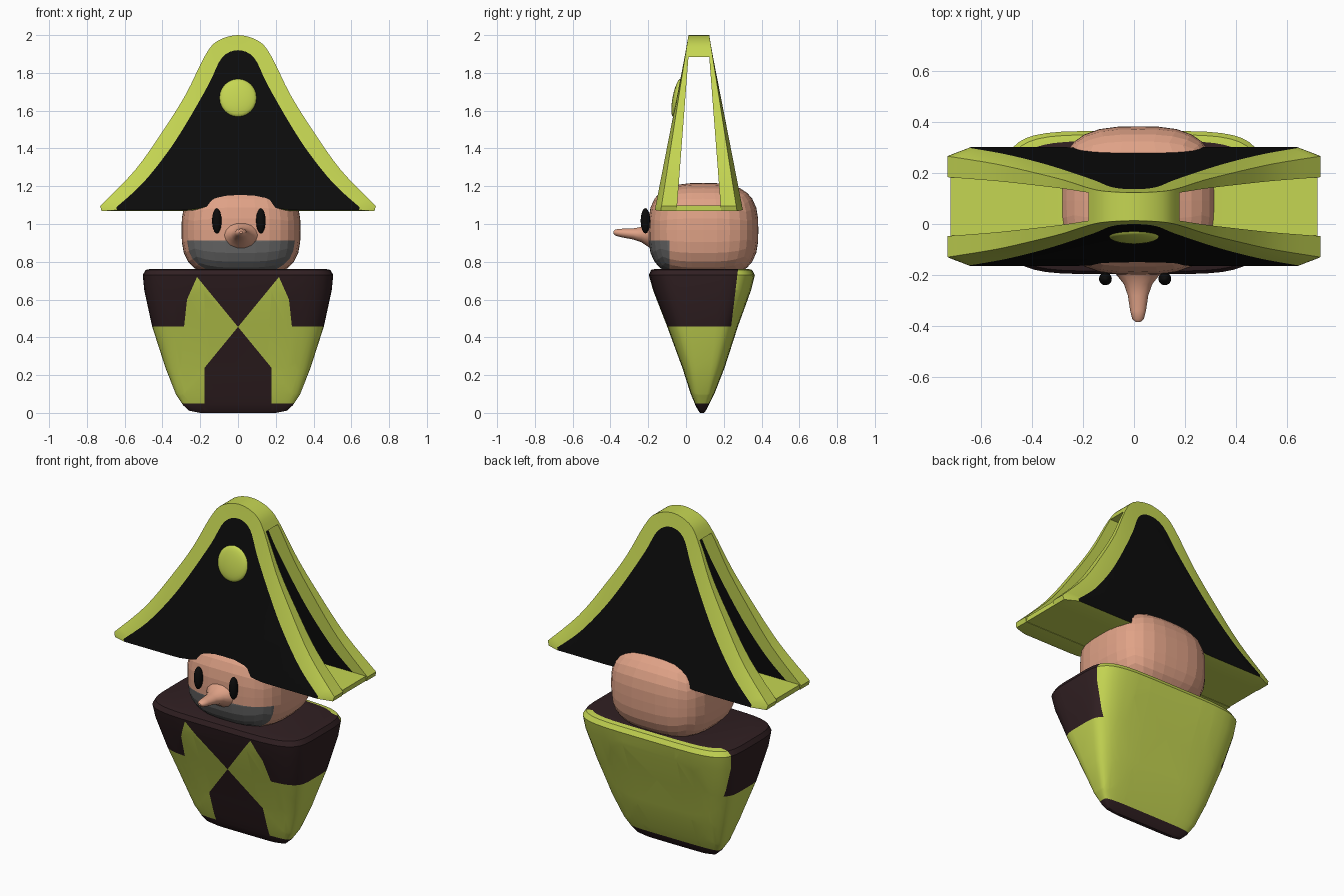
import bpy, bmesh, math
from mathutils import Matrix, Vector

if "Cube" in bpy.data.objects:
    bpy.data.objects.remove(bpy.data.objects["Cube"])


def material(name, rgb):
    m = bpy.data.materials.new(name)
    m.diffuse_color = (*rgb, 1)
    m.use_nodes = True
    m.node_tree.nodes["Principled BSDF"].inputs["Base Color"].default_value = m.diffuse_color
    return m


LIME = material("lime", (0.56, 0.67, 0.085))
BROWN = material("dark brown", (0.030, 0.014, 0.016))
BLACK = material("black", (0.0035, 0.0035, 0.0035))
SKIN = material("skin", (0.74, 0.36, 0.24))
GREY = material("grey", (0.14, 0.14, 0.14))


def finish(name, bm, mats, angle=None):
    bmesh.ops.recalc_face_normals(bm, faces=bm.faces)
    me = bpy.data.meshes.new(name)
    bm.to_mesh(me)
    bm.free()
    ob = bpy.data.objects.new(name, me)
    bpy.context.collection.objects.link(ob)
    for m in mats:
        me.materials.append(m)
    if angle:
        bpy.ops.object.select_all(action='DESELECT')
        ob.select_set(True)
        bpy.context.view_layer.objects.active = ob
        bpy.ops.object.shade_smooth_by_angle(angle=math.radians(angle))
    return ob


def cut(bm, co, no):
    bmesh.ops.bisect_plane(bm, geom=bm.verts[:] + bm.edges[:] + bm.faces[:],
                           plane_co=co, plane_no=no, dist=1e-5)


def bridge(bm, a, b, mat=0):
    for i in range(len(a)):
        j = (i + 1) % len(a)
        bm.faces.new((a[i], a[j], b[j], b[i])).material_index = mat


def loft(bm, rings):
    loops = [[bm.verts.new(p) for p in r] for r in rings]
    for a, b in zip(loops, loops[1:]):
        bridge(bm, a, b)
    bm.faces.new(loops[0])
    bm.faces.new(loops[-1])


def spow(v, e):
    return math.copysign(abs(v) ** e, v)


# Body: rounded wedge, rings of (z, half width, front y, back y)
RINGS = [(0, .20, .075, .095), (.012, .26, .065, .105), (.04, .29, .05, .12),
         (.10, .33, .025, .15), (.24, .385, -.02, .205), (.457, .455, -.10, .275),
         (.65, .497, -.175, .345), (.73, .505, -.197, .365),
         (.757, .49, -.185, .35), (.763, .46, -.16, .325)]
N = 40
bm = bmesh.new()
loft(bm, [[(hx * spow(math.cos(t), .4), (y0 + y1) / 2 + (y1 - y0) / 2 * spow(math.sin(t), .4), z)
           for t in (2 * math.pi * (i + .5) / N for i in range(N))] for z, hx, y0, y1 in RINGS])
cut(bm, (0, 0, .457), (0, 0, 1))
cut(bm, (0, 0, .05), (0, 0, 1))
cut(bm, (0, .24, .465), (0, 1, -.12))
for s in (-1, 1):
    cut(bm, (s * .178, 0, 0), (1, 0, 0))
    cut(bm, (0, 0, .455), (s, 0, .82))
    cut(bm, (s * .27, 0, .60), (s, 0, .442))
    cut(bm, (s * .285, 0, .46), (s, 0, .107))


def body_is_brown(c):
    u, z = abs(c.x), c.z
    if z < .05 or z > .7605:
        return True
    if z < .457:
        return c.y < .08 and u < min((.455 - z) * .82, .178)
    if c.y > .24 + (z - .465) * .12:
        return False
    diamond = (z - .455) * .82 < u < min(.27 - (z - .6) * .442, .285 - (z - .46) * .107)
    return not (diamond and c.y < .08)


for f in bm.faces:
    f.material_index = int(body_is_brown(f.calc_center_median()))
finish("body", bm, [LIME, BROWN], 25)

# Head: cube grid pushed onto a boxy ellipsoid, beard cut into the lower front
bm = bmesh.new()
bmesh.ops.create_cube(bm, size=2)
bmesh.ops.subdivide_edges(bm, edges=bm.edges[:], cuts=7, use_grid_fill=True)
for v in bm.verts:
    r = sum(abs(k) ** 3 for k in v.co) ** (1 / 3)
    v.co = Vector((.016 + .315 * v.co.x / r, .092 + .291 * v.co.y / r, .967 + .25 * v.co.z / r))
cut(bm, (0, 0, .913), (0, 0, 1))
cut(bm, (0, -.087, 0), (0, 1, 0))
for f in bm.faces:
    c = f.calc_center_median()
    f.material_index = int(c.z < .913 and c.y < -.087)
finish("head", bm, [SKIN, GREY])

# Nose: concave taper along y
bm = bmesh.new()
NOSE = [(-.165, .115), (-.205, .08), (-.235, .056), (-.28, .04), (-.34, .031), (-.372, .023), (-.385, .008)]
loft(bm, [[(.016 + r * math.cos(t), y, .925 - y * .08 + r * .75 * math.sin(t))
           for t in (math.tau * i / 14 for i in range(14))] for y, r in NOSE])
finish("nose", bm, [SKIN], 40)


def ellipsoid(name, loc, scale, mat, tilt=0):
    bm = bmesh.new()
    m = Matrix.Translation(loc) @ Matrix.Rotation(tilt, 4, 'X') @ Matrix.Diagonal((*scale, 1))
    bmesh.ops.create_uvsphere(bm, u_segments=24, v_segments=12, radius=1, matrix=m)
    finish(name, bm, [mat], 40)


# Eyes and hat badge
ellipsoid("eye_left", (-.112, -.215, 1.017), (.025, .025, .067), BLACK)
ellipsoid("eye_right", (.121, -.215, 1.017), (.025, .025, .067), BLACK)
ellipsoid("hat_badge", (0, -.049, 1.668), (.098, .102, .022), LIME, math.radians(79))

# Hat outlines in x, z: outer edge and black field, tip to apex
YC = .068
EDGE = [(.73, 1.095), (.545, 1.285), (.393, 1.50), (.276, 1.687), (.178, 1.885), (.112, 1.967), (0, 2)]
FIELD = [(.645, 1.088), (.51, 1.21), (.38, 1.37), (.275, 1.53), (.155, 1.74), (.085, 1.88), (0, 1.92)]


def smooth_curve(half, steps=4):
    p = [Vector(q) for q in half] + [Vector((-x, z)) for x, z in half[-2::-1]]
    out = []
    for i in range(len(p) - 1):
        a, b, c, d = p[max(i - 1, 0)], p[i], p[i + 1], p[min(i + 2, len(p) - 1)]
        for k in range(steps):
            t = k / steps
            out.append(b + .5 * t * ((c - a) + t * (2 * a - 5 * b + 4 * c - d + t * (3 * (b - c) + d - a))))
    return out + [p[-1]]


def arch(x):
    return .042 * math.cos(math.pi / 2 * min(1, abs(x) / .3)) ** 2


def outline(half, x0, z0):
    xs = [x0 * (k / 12 - 1) for k in range(25)]
    return smooth_curve(half) + [Vector((x, z0 + arch(x))) for x in xs]


def d_field(z): return .232 - (z - 1.08) * .195
def d_edge(z): return .20 - (z - 1.08) * .1576
def d_inner(z): return .115 - (z - 1.1) * .0764


edge, field = outline(EDGE, .722, 1.068), outline(FIELD, .64, 1.074)

# Hat panels: black fields front and back with a lime border
for name, s in (("hat_front", -1), ("hat_back", 1)):
    bm = bmesh.new()
    loops = [[bm.verts.new((p.x, YC + s * d(p.y), p.y)) for p in pts]
             for pts, d in ((field, d_field), (edge, d_edge), (edge, d_inner), (field, d_inner))]
    for a, b in zip(loops, loops[1:]):
        bridge(bm, a, b)
    for l in (loops[0], loops[-1]):
        bm.faces.new(l).material_index = 1
    finish(name, bm, [LIME, BLACK], 30)

# Hat crown: solid piece joining the panels at the top
top = [p for p in smooth_curve(EDGE) if p.y > 1.884]
bm = bmesh.new()
loft(bm, [[(p.x, YC + s * d_inner(p.y), p.y) for p in top] for s in (-1, 1)])
finish("hat_crown", bm, [LIME], 30)

# Hat floor: thin arched strip between the panels
xs = [.72 * (k / 12 - 1) for k in range(25)]
strip = [(x, 1.07 + arch(x)) for x in xs] + [(x, 1.098 + arch(x)) for x in reversed(xs)]
bm = bmesh.new()
loft(bm, [[(x, YC + s * .12, z) for x, z in strip] for s in (-1, 1)])
finish("hat_floor", bm, [LIME], 30)
